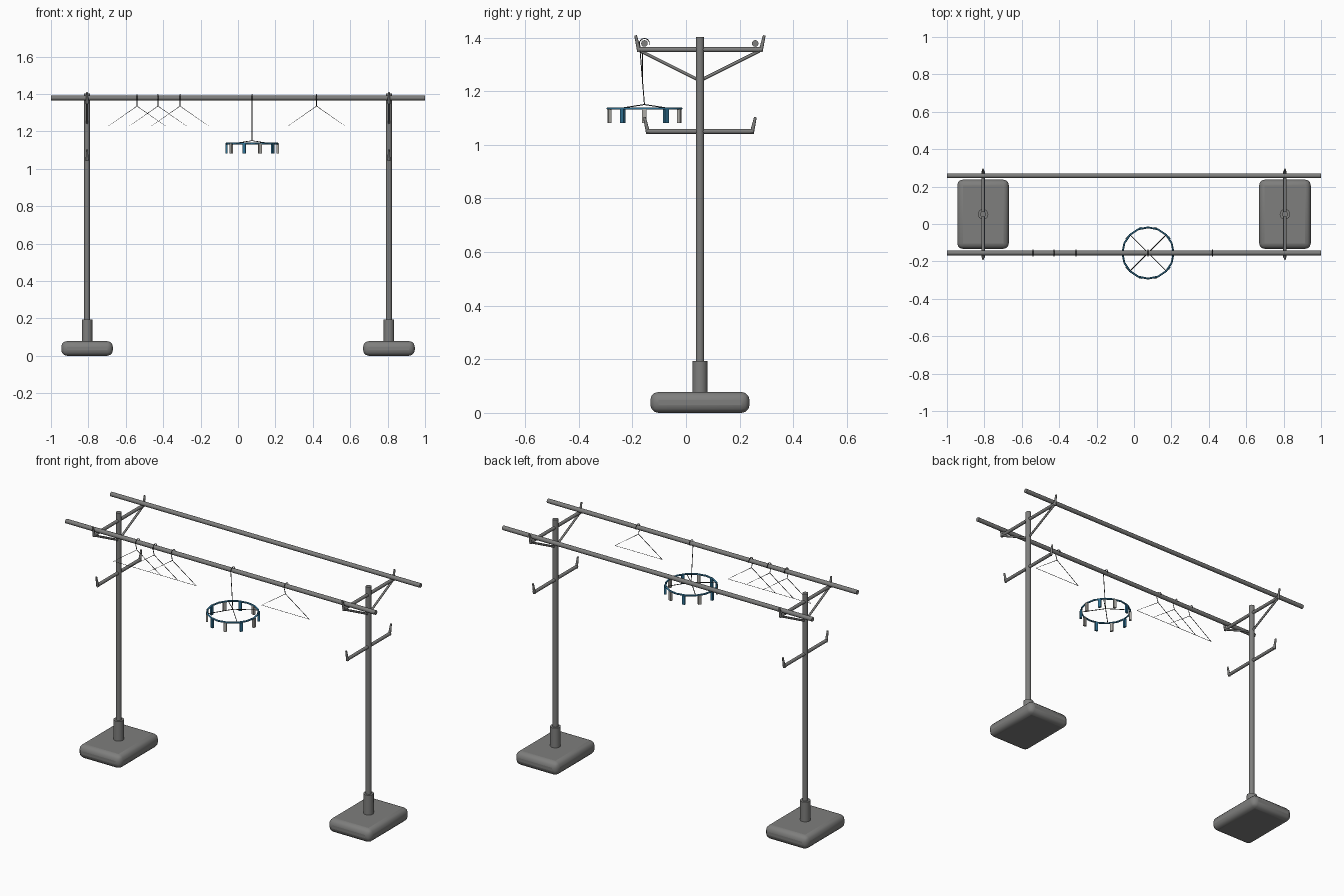
import bpy, bmesh, math
from mathutils import Vector

old = bpy.data.objects.get("Cube")
if old:
    bpy.data.objects.remove(old, do_unlink=True)


def material(name, rgb):
    m = bpy.data.materials.new(name)
    m.use_nodes = True
    m.diffuse_color = (*rgb, 1)
    m.node_tree.nodes["Principled BSDF"].inputs["Base Color"].default_value = (*rgb, 1)
    return m


STEEL = material("grey steel", (0.21, 0.21, 0.205))
WIRE = material("dark wire", (0.03, 0.03, 0.03))
BLUE = material("blue plastic", (0.03, 0.17, 0.30))
PALE = material("pale plastic", (0.42, 0.41, 0.38))


def finish(name, bm, mat):
    mesh = bpy.data.meshes.new(name)
    bm.to_mesh(mesh)
    bm.free()
    mesh.materials.append(mat)
    obj = bpy.data.objects.new(name, mesh)
    bpy.context.collection.objects.link(obj)
    return obj


def smooth(obj, degrees=50):
    bpy.ops.object.select_all(action='DESELECT')
    obj.select_set(True)
    bpy.context.view_layer.objects.active = obj
    bpy.ops.object.shade_smooth_by_angle(angle=math.radians(degrees))


def rod(name, a, b, r1, r2=None, mat=STEEL, sides=12):
    """Round bar between two points, optionally tapered."""
    a, b = Vector(a), Vector(b)
    bm = bmesh.new()
    bmesh.ops.create_cone(bm, cap_ends=True, segments=sides, radius1=r1,
                          radius2=r1 if r2 is None else r2, depth=(b - a).length)
    obj = finish(name, bm, mat)
    obj.location = (a + b) / 2
    obj.rotation_euler = (b - a).to_track_quat('Z', 'Y').to_euler()
    smooth(obj)
    return obj


def box(name, center, size, mat, turn=0):
    bm = bmesh.new()
    bmesh.ops.create_cube(bm, size=1)
    bmesh.ops.scale(bm, vec=size, verts=bm.verts)
    obj = finish(name, bm, mat)
    obj.location = center
    obj.rotation_euler.z = turn
    return obj


def wire(name, paths, radius, mat=WIRE):
    """Thin wires along (points, closed) paths."""
    curve = bpy.data.curves.new(name, 'CURVE')
    curve.dimensions = '3D'
    curve.bevel_depth = radius
    curve.bevel_resolution = 1
    for points, closed in paths:
        s = curve.splines.new('POLY')
        s.points.add(len(points) - 1)
        for p, co in zip(s.points, points):
            p.co = (*co, 1)
        s.use_cyclic_u = closed
    curve.materials.append(mat)
    obj = bpy.data.objects.new(name, curve)
    bpy.context.collection.objects.link(obj)
    return obj


POST_Y, PIPE_Z = 0.052, 1.378
FRONT_Y, BACK_Y = -0.155, 0.258

# Two posts with weighted feet, arms, braces and upturned ends
for side, x in (("left", 0.807), ("right", -0.807)):
    foot = box(side + "_foot", (x, POST_Y, 0.039), (0.276, 0.37, 0.078), STEEL)
    bevel = foot.modifiers.new("rounded edges", 'BEVEL')
    bevel.width = 0.03
    bevel.segments = 3
    smooth(foot)
    rod(side + "_sleeve", (x, POST_Y, 0.07), (x, POST_Y, 0.193), 0.028, sides=16)
    rod(side + "_post", (x, POST_Y, 0.1), (x, POST_Y, 1.402), 0.0155, sides=16)
    for level, z, reach, tip in (("upper", 1.355, 0.23, 0.24), ("lower", 1.05, 0.197, 0.207)):
        rod(f"{side}_{level}_arm", (x, POST_Y - reach, z), (x, POST_Y + reach, z), 0.0095)
        for end, d in (("front", -1), ("back", 1)):
            rod(f"{side}_{level}_{end}_tip", (x, POST_Y + d * (reach - 0.004), z - 0.008),
                (x, POST_Y + d * tip, z + 0.053), 0.008, 0.005)
    for end, d in (("front", -1), ("back", 1)):
        rod(f"{side}_{end}_brace", (x, POST_Y + d * 0.008, 1.243),
            (x, POST_Y + d * 0.222, 1.35), 0.006, sides=8)

# Long drying poles
for name, y in (("front_pole", FRONT_Y), ("back_pole", BACK_Y)):
    rod(name, (-1, y, PIPE_Z), (1, y, PIPE_Z), 0.0125)


def hook(x, y, low):
    """Wire rising from low and bending over the front pole."""
    loop = [(FRONT_Y + 0.019 * math.cos(a), PIPE_Z + 0.019 * math.sin(a))
            for a in (math.pi * (1.1 - i * 0.2) for i in range(7))]
    return [(x, y, low)] + [(x, u, v) for u, v in loop]


# Wire hangers
for i, x in enumerate((-0.54, -0.428, -0.31, 0.42)):
    y = FRONT_Y - 0.007
    triangle = [(x, y, 1.335), (x + 0.153, y, 1.228), (x - 0.153, y, 1.228)]
    wire(f"hanger_{i + 1}", [(triangle, True), (hook(x, y, 1.335), False)], 0.002)

# Round peg dryer: ring, spokes, hanging wire and alternating pegs
RX, RZ, R = 0.075, 1.135, 0.137
ring = [(RX + R * math.cos(math.tau * i / 16), FRONT_Y + R * math.sin(math.tau * i / 16), RZ)
        for i in range(16)]
wire("dryer_ring", [(ring, True)], 0.005, BLUE)
top = (RX, FRONT_Y, 1.15)
wire("dryer_spokes", [([top, ring[i]], False) for i in (2, 6, 10, 14)], 0.002)
wire("dryer_wire", [(hook(RX, FRONT_Y, 1.15), False)], 0.002)
for i in range(10):
    a = math.tau * i / 10
    box(f"peg_{i + 1}", (RX + R * math.cos(a), FRONT_Y + R * math.sin(a), 1.108),
        (0.012, 0.017, 0.052), BLUE if i % 2 else PALE, a)
